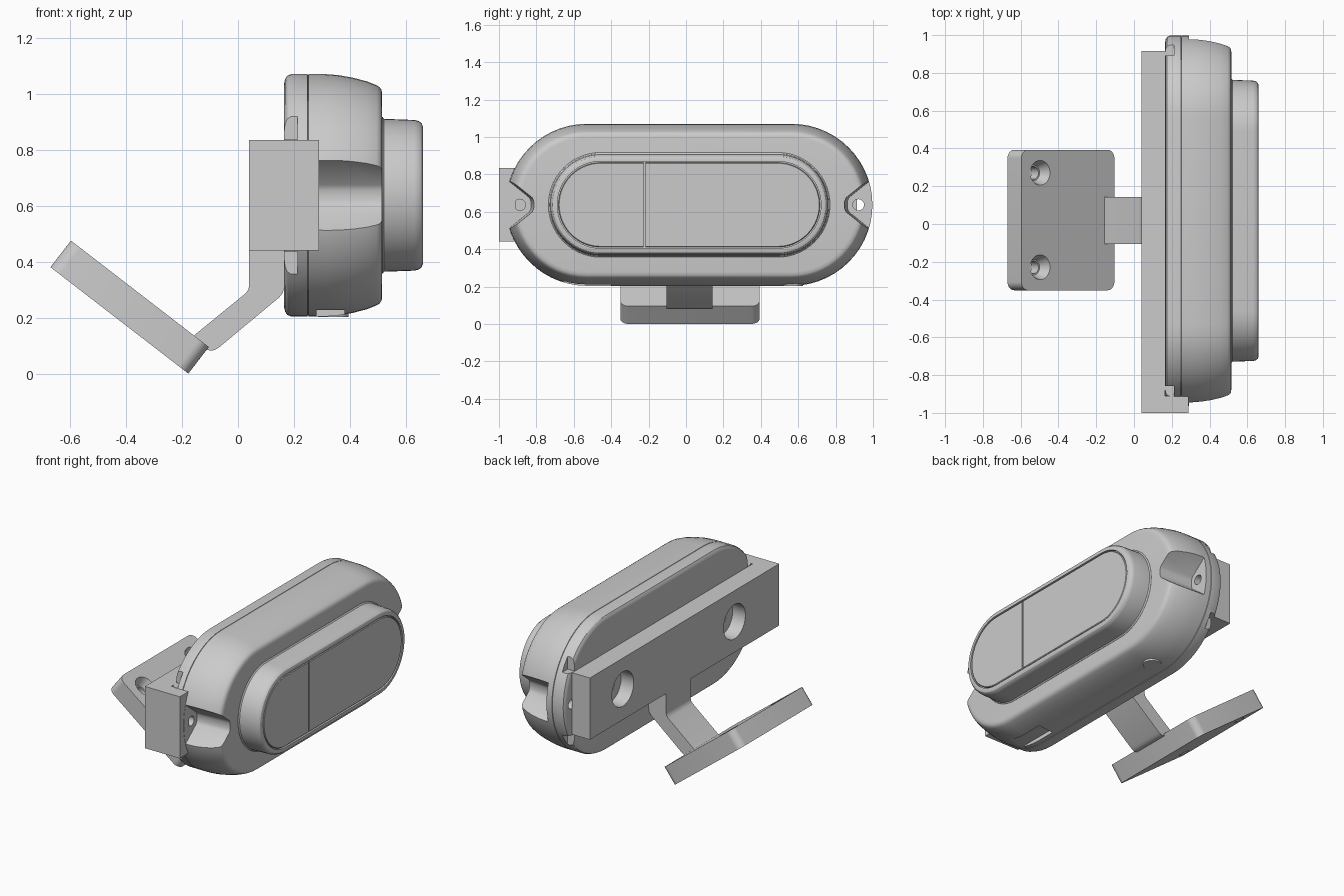
import bpy, bmesh
from math import pi, cos, sin, atan2, radians
from mathutils import Matrix

if "Cube" in bpy.data.objects:
    bpy.data.objects.remove(bpy.data.objects["Cube"])

CY, CZ = 0.017, 0.637          # centre of the housing in y and z


def make(name, bm):
    bmesh.ops.recalc_face_normals(bm, faces=bm.faces)
    me = bpy.data.meshes.new(name)
    bm.to_mesh(me)
    bm.free()
    ob = bpy.data.objects.new(name, me)
    bpy.context.collection.objects.link(ob)
    return ob


def loft(name, rings):
    """Skin a list of closed 3D rings and cap both ends."""
    bm = bmesh.new()
    vr = [[bm.verts.new(p) for p in r] for r in rings]
    n = len(vr[0])
    for a, b in zip(vr, vr[1:]):
        for i in range(n):
            j = (i + 1) % n
            bm.faces.new((a[i], a[j], b[j], b[i]))
    bm.faces.new(vr[0][::-1])
    bm.faces.new(vr[-1])
    return make(name, bm)


def stadium(x, half, r, seg=28):
    pts = []
    for s, start in ((1, -pi / 2), (-1, pi / 2)):
        for i in range(seg + 1):
            a = start + pi * i / seg
            pts.append((x, CY + s * half + r * cos(a), CZ + r * sin(a)))
    return pts


def stadium_loft(name, half, r, profile):
    return loft(name, [stadium(x, half, r - d) for x, d in profile])


def box(name, x0, x1, y0, y1, z0, z1):
    bm = bmesh.new()
    bmesh.ops.create_cube(bm, size=1)
    bmesh.ops.scale(bm, vec=(x1 - x0, y1 - y0, z1 - z0), verts=bm.verts)
    bmesh.ops.translate(bm, vec=((x0 + x1) / 2, (y0 + y1) / 2, (z0 + z1) / 2), verts=bm.verts)
    return make(name, bm)


def cone(name, r1, r2, p, depth, axis='Z', seg=32):
    bm = bmesh.new()
    bmesh.ops.create_cone(bm, cap_ends=True, segments=seg, radius1=r1, radius2=r2, depth=depth)
    if axis == 'X':
        bmesh.ops.rotate(bm, matrix=Matrix.Rotation(pi / 2, 3, 'Y'), verts=bm.verts)
    bmesh.ops.translate(bm, vec=p, verts=bm.verts)
    return make(name, bm)


def cut(ob, cutters):
    bpy.context.view_layer.objects.active = ob
    for c in cutters:
        c.hide_render = True
        m = ob.modifiers.new("cut", 'BOOLEAN')
        m.operation, m.solver, m.object = 'DIFFERENCE', 'EXACT', c
        bpy.ops.object.modifier_apply(modifier=m.name)
        bpy.data.objects.remove(c)


def smooth(ob, angle=30):
    bpy.ops.object.select_all(action='DESELECT')
    ob.select_set(True)
    bpy.context.view_layer.objects.active = ob
    bpy.ops.object.shade_smooth_by_angle(angle=radians(angle))


# Housing: rounded capsule with a thin seam groove
housing = stadium_loft("housing", 0.547, 0.433, [
    (0.165, 0.032), (0.168, 0.018), (0.176, 0.006), (0.19, 0), (0.248, 0), (0.25, 0.006),
    (0.252, 0), (0.31, 0), (0.36, 0.004), (0.41, 0.013), (0.46, 0.026), (0.495, 0.040),
    (0.506, 0.047), (0.513, 0.058), (0.515, 0.075)])


# V notches at both ends, screw holes through the flange, side slots
def notch(s):
    half = [(0.832, 0.018), (0.840, 0.038), (0.958, 0.133), (1.12, 0.262)]
    rings = []
    for x, d in ((0.29, 0.014), (0.56, -0.004)):
        up = [(x, CY + s * (y + d), CZ + z) for y, z in half]
        dn = [(x, CY + s * (y + d), CZ - z) for y, z in half[::-1]]
        rings.append(up + dn)
    return loft("notch_cutter", rings)


cutters = []
for s in (1, -1):
    cutters += [notch(s), cone("hole_cutter", 0.03, 0.03, (0.25, CY + s * 0.905, CZ), 0.4, 'X')]
    ya, yb = sorted((CY + s * 0.875, CY + s * 1.1))
    for t in (1, -1):
        za, zb = sorted((CZ + t * 0.2, CZ + t * 0.295))
        cutters.append(box("slot_cutter", 0.1, 0.213, ya, yb, za, zb))
# Shallow pocket on the underside
cutters.append(box("pocket_cutter", 0.28, 0.38, -0.70, -0.40, 0.1, 0.228))
cut(housing, cutters)
smooth(housing)

# Round plug on the underside
smooth(cone("bottom_plug", 0.055, 0.055, (0.34, 0.57, 0.225), 0.045))

# Bezel with sunken floor, and lens split into two panels
bezel = stadium_loft("bezel", 0.473, 0.273, [
    (0.505, -0.008), (0.516, -0.007), (0.522, 0), (0.63, 0.004), (0.646, 0.008), (0.656, 0.016),
    (0.660, 0.027), (0.660, 0.041), (0.645, 0.041)])
smooth(bezel)
lens = stadium_loft("lens_panels", 0.473, 0.226, [(0.635, 0), (0.655, 0), (0.659, 0.004)])
cut(lens, [box("split_cutter", 0.646, 0.7, -0.226, -0.216, 0, 1.2)])
smooth(lens)

# Mounting plate with stepped screw holes, plus its end stop
plate = box("mounting_plate", 0.04, 0.165, -1.0, 0.915, 0.44, 0.835)
cut(plate, [cone("plate_cutter", r, r, (x, CY + s * 0.565, CZ), d, 'X')
            for s in (1, -1) for r, x, d in ((0.11, 0.06, 0.14), (0.045, 0.1, 0.3))])
smooth(plate)
box("plate_end_stop", 0.165, 0.2885, -1.0, -0.91, 0.44, 0.835)

# Bent arm
arm_profile = [(0.04, 0.45), (0.04, 0.315), (0.036, 0.298), (0.025, 0.285), (-0.165, 0.13),
               (-0.135, 0.09), (-0.095, 0.082), (-0.082, 0.085), (-0.065, 0.096),
               (0.147, 0.272), (0.16, 0.288), (0.165, 0.31), (0.165, 0.45)]
arm = loft("bent_arm", [[(x, y, z) for x, z in arm_profile] for y in (CY - 0.122, CY + 0.126)])
smooth(arm)

# Tilted foot plate with rounded corners and countersunk holes
bm = bmesh.new()
bmesh.ops.create_cube(bm, size=1)
bmesh.ops.scale(bm, vec=(0.622, 0.744, 0.12), verts=bm.verts)
upright = [e for e in bm.edges if abs(e.verts[0].co.z - e.verts[1].co.z) > 0.1]
bmesh.ops.bevel(bm, geom=upright, offset=0.045, segments=8, profile=0.5, affect='EDGES')
foot = make("foot_plate", bm)
cut(foot, [cone("foot_cutter", a, b, (-0.185, s * 0.25, z), d)
           for s in (1, -1) for a, b, z, d in ((0.042, 0.07, 0.036, 0.07), (0.034, 0.034, 0, 0.3))])
foot.location = (-0.387, 0.021, 0.2377)
foot.rotation_euler = (0, atan2(0.611, 0.792), 0)
smooth(foot)
